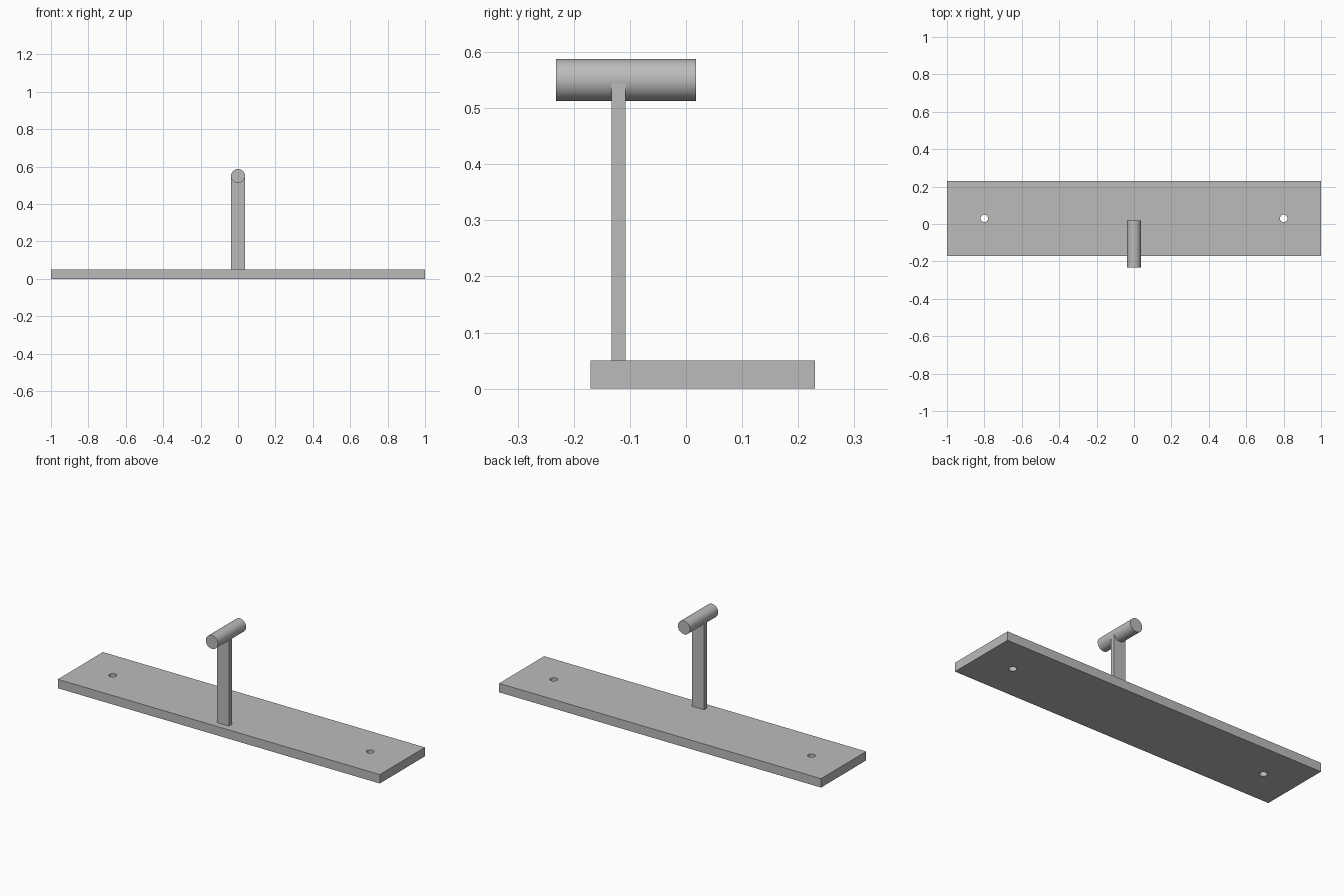
import bpy

if "Cube" in bpy.data.objects:
    bpy.data.objects.remove(bpy.data.objects["Cube"], do_unlink=True)

grey = bpy.data.materials.new("plain grey")
grey.use_nodes = True
colour = (0.5, 0.5, 0.5, 1)
grey.diffuse_color = colour
grey.node_tree.nodes["Principled BSDF"].inputs["Base Color"].default_value = colour


def finish(name):
    obj = bpy.context.object
    obj.name = name
    bpy.ops.object.transform_apply(location=False, rotation=True, scale=True)
    obj.data.materials.append(grey)
    return obj


def box(name, centre, size):
    bpy.ops.mesh.primitive_cube_add(size=1, location=centre)
    bpy.context.object.scale = size
    return finish(name)


def rod(name, centre, radius, length, sides, turn=0):
    bpy.ops.mesh.primitive_cylinder_add(vertices=sides, radius=radius, depth=length,
                                        location=centre, rotation=(turn, 0, 0))
    obj = finish(name)
    bpy.ops.object.shade_smooth_by_angle()
    return obj


# Base plate with a screw hole near each end
plate = box("base_plate", (0, 0.03, 0.025), (2, 0.4, 0.05))
for side, x in (("left", 0.8), ("right", -0.8)):
    cutter = rod(side + "_hole_cutter", (x, 0.03, 0.025), 0.02, 0.2, 32)
    cutter.hide_render = True
    cutter.hide_viewport = True
    hole = plate.modifiers.new(side + "_hole", "BOOLEAN")
    hole.operation = "DIFFERENCE"
    hole.solver = "EXACT"
    hole.object = cutter

# Flat post rising into the round crossbar
box("post", (0, -0.12, 0.3), (0.074, 0.025, 0.5))
rod("crossbar", (0, -0.107, 0.55), 0.0375, 0.25, 64, 1.570796)
